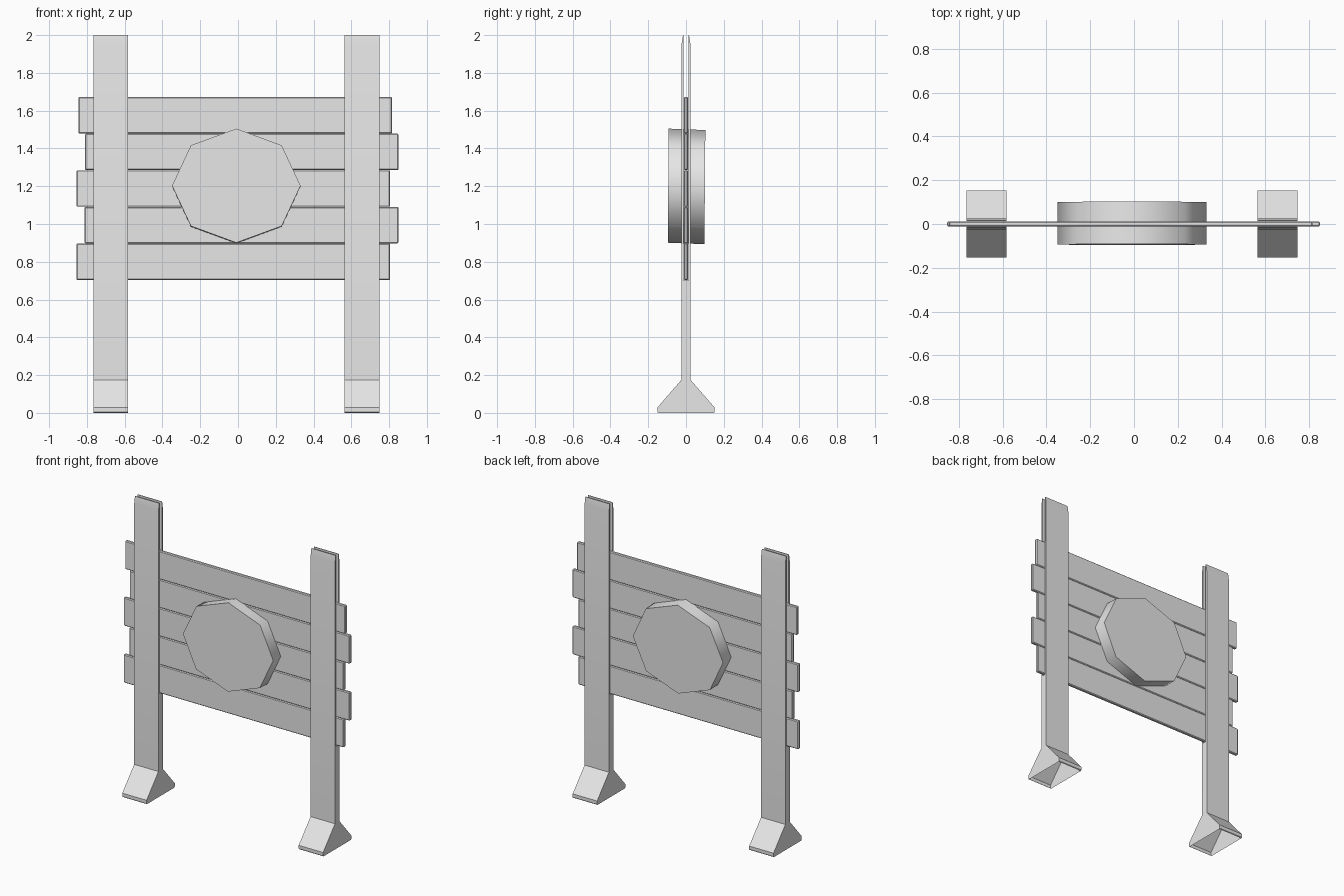
import bpy, bmesh, math
from mathutils import Matrix

cube = bpy.data.objects.get("Cube")
if cube:
    bpy.data.objects.remove(cube, do_unlink=True)

grey = bpy.data.materials.new("plain grey")
grey.use_nodes = True
grey.diffuse_color = (0.8, 0.8, 0.8, 1)
grey.node_tree.nodes["Principled BSDF"].inputs["Base Color"].default_value = (0.8, 0.8, 0.8, 1)


def finish(bm, name, angle=30):
    bmesh.ops.recalc_face_normals(bm, faces=bm.faces)
    mesh = bpy.data.meshes.new(name)
    bm.to_mesh(mesh)
    bm.free()
    mesh.materials.append(grey)
    obj = bpy.data.objects.new(name, mesh)
    bpy.context.collection.objects.link(obj)
    bpy.ops.object.select_all(action='DESELECT')
    bpy.context.view_layer.objects.active = obj
    obj.select_set(True)
    bpy.ops.object.shade_smooth_by_angle(angle=math.radians(angle))
    return obj


# Forked post with a flared foot, open underneath
def post(name, x0, x1):
    half = [(0.147, 0), (0.152, 0.005), (0.152, 0.028), (0.024, 0.175),
            (0.024, 1.95), (0.016, 2.0), (0.012, 2.0), (0.012, 0.7)]
    profile = half + [(-y, z) for y, z in reversed(half)]
    bm = bmesh.new()
    side = bm.faces.new([bm.verts.new((x0, y, z)) for y, z in profile])
    ext = bmesh.ops.extrude_face_region(bm, geom=[side], use_keep_orig=True)
    moved = [v for v in ext["geom"] if isinstance(v, bmesh.types.BMVert)]
    bmesh.ops.translate(bm, verts=moved, vec=(x1 - x0, 0, 0))
    bmesh.ops.recalc_face_normals(bm, faces=bm.faces)
    base = [f for f in bm.faces if all(v.co.z < 0.001 for v in f.verts)]
    bmesh.ops.delete(bm, geom=base, context='FACES_ONLY')
    finish(bm, name)


post("right_post", -0.766, -0.583)
post("left_post", 0.564, 0.748)

# Staggered planks, bottom to top
ends = [(-0.855, 0.805), (-0.812, 0.85), (-0.855, 0.805), (-0.81, 0.85), (-0.845, 0.816)]
pitch = 0.194
for i, (x0, x1) in enumerate(ends):
    bm = bmesh.new()
    place = Matrix.Translation(((x0 + x1) / 2, 0, 0.703 + pitch * (i + 0.5)))
    size = Matrix.Diagonal((x1 - x0, 0.023, pitch - 0.001, 1))
    bmesh.ops.create_cube(bm, size=1, matrix=place @ size)
    bmesh.ops.bevel(bm, geom=list(bm.edges), offset=0.005, segments=1, affect='EDGES')
    finish(bm, f"plank_{i + 1}")

# Eight-sided boss through the planks, slightly sheared downward to the back
bm = bmesh.new()
bmesh.ops.create_cone(bm, cap_ends=True, segments=8, radius1=1, radius2=1, depth=0.194,
                      matrix=Matrix.Rotation(math.pi / 2, 4, 'X'))
for v in bm.verts:
    v.co.x = v.co.x * 0.34 - 0.009
    v.co.z = v.co.z * 0.302 + 1.199 - 0.04 * v.co.y
    v.co.y += 0.003 + 0.008 * (v.co.z - 1.2)
finish(bm, "centre_boss", 60)
